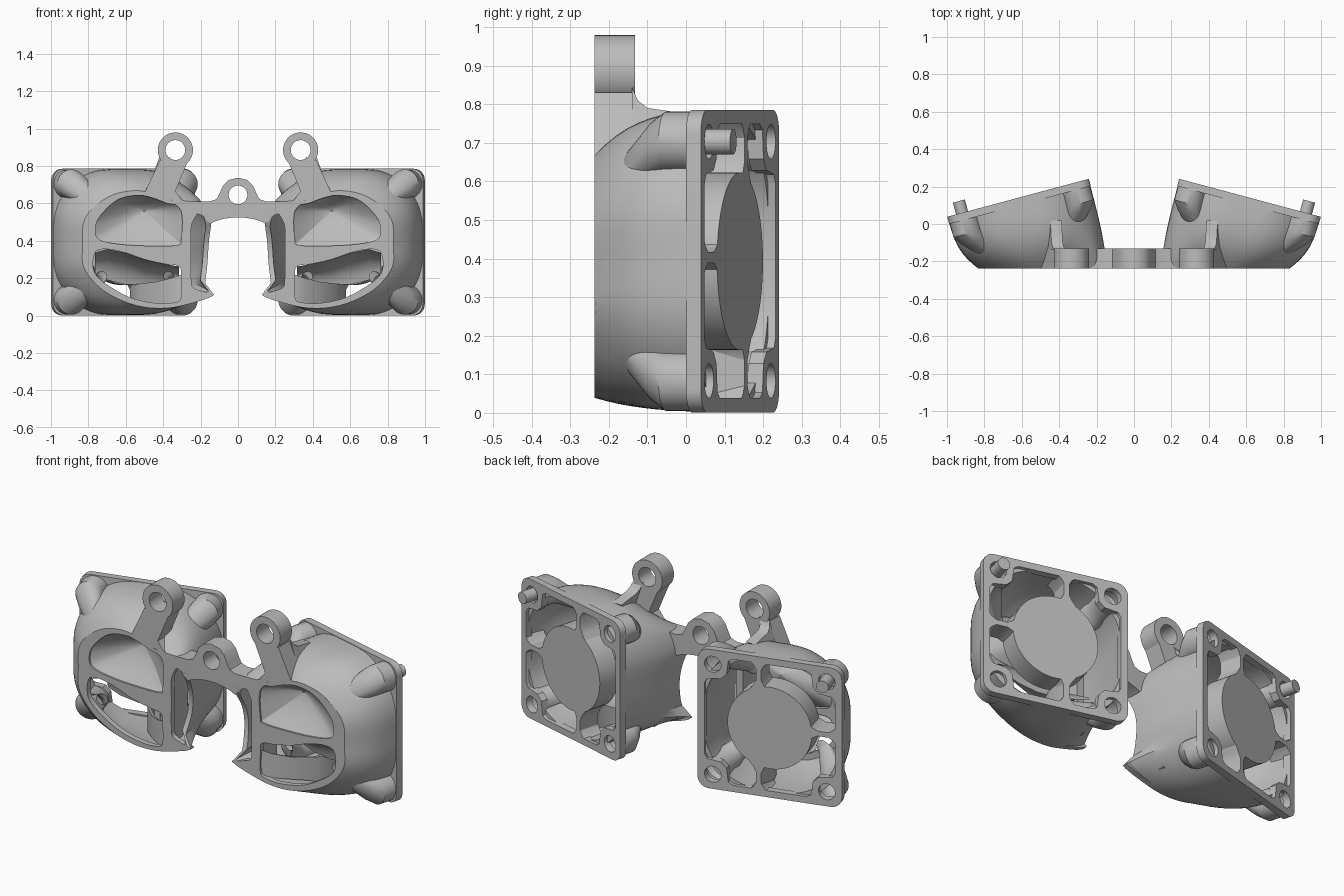
import bpy, bmesh
from math import sin, cos, pi, radians
from mathutils import Vector, Matrix

cube = bpy.data.objects.get("Cube")
if cube:
    bpy.data.objects.remove(cube)

gray = bpy.data.materials.new("printed_gray")
gray.use_nodes = True
gray.diffuse_color = (0.5, 0.5, 0.5, 1)
gray.node_tree.nodes["Principled BSDF"].inputs["Base Color"].default_value = (0.5, 0.5, 0.5, 1)

TILT = radians(15)
FRONT = -0.237
CENTRE = Vector((0.62, 0.14, 0.393))
U = Vector((cos(TILT), -sin(TILT), 0))
BACK = Vector((sin(TILT), cos(TILT), 0))
made = []


def fan(u, v, depth=0):
    """Point in the tilted frame of one fan mount."""
    return CENTRE + U * u + Vector((0, 0, v)) - BACK * depth


def finish(name, bm, mirror=True):
    bmesh.ops.remove_doubles(bm, verts=bm.verts, dist=0.0002)
    bmesh.ops.recalc_face_normals(bm, faces=bm.faces)
    mesh = bpy.data.meshes.new(name)
    bm.to_mesh(mesh)
    bm.free()
    ob = bpy.data.objects.new(name, mesh)
    bpy.context.collection.objects.link(ob)
    mesh.materials.clear()
    mesh.materials.append(gray)
    if mirror:
        ob.modifiers.new("other_side", 'MIRROR').use_mirror_merge = False
    made.append(ob)


def loft(name, rings, loop=True, wrap=False, caps=False):
    """Skin a list of equal point rows."""
    bm = bmesh.new()
    rows = [[bm.verts.new(p) for p in r] for r in rings]
    n = len(rows[0])
    pairs = list(zip(rows, rows[1:])) + ([(rows[-1], rows[0])] if wrap else [])
    for a, b in pairs:
        for i in range(n if loop else n - 1):
            j = (i + 1) % n
            bm.faces.new((a[i], a[j], b[j], b[i]))
    if caps:
        bm.faces.new(rows[0])
        bm.faces.new(rows[-1])
    finish(name, bm)


def plate(name, outlines, thick, at=None, mirror=True):
    """Flat plate with holes; its front lies on FRONT unless a matrix is given."""
    cu = bpy.data.curves.new(name + "_curve", 'CURVE')
    cu.dimensions, cu.fill_mode, cu.extrude = '2D', 'BOTH', thick / 2
    for pts in outlines:
        sp = cu.splines.new('POLY')
        sp.points.add(len(pts) - 1)
        for p, q in zip(sp.points, pts):
            p.co = (q[0], q[1], 0, 1)
        sp.use_cyclic_u = True
    ob = bpy.data.objects.new(name + "_curve", cu)
    bpy.context.collection.objects.link(ob)
    dg = bpy.context.evaluated_depsgraph_get()
    mesh = bpy.data.meshes.new_from_object(ob.evaluated_get(dg))
    bm = bmesh.new()
    bm.from_mesh(mesh)
    bpy.data.objects.remove(ob)
    if at is None:
        at = Matrix.Translation((0, FRONT + thick / 2, 0)) @ Matrix.Rotation(pi / 2, 4, 'X')
    bm.transform(at)
    finish(name, bm, mirror)


def smooth(pts, k=5):
    """Closed Catmull-Rom outline."""
    out, n = [], len(pts)
    for i in range(n):
        a, b, c, d = (Vector(pts[(i + j) % n]) for j in (-1, 0, 1, 2))
        for s in (m / k for m in range(k)):
            out.append(0.5 * (2 * b + (c - a) * s + (2 * a - 5 * b + 4 * c - d) * s * s
                              + (3 * b - a - 3 * c + d) * s ** 3))
    return out


def circle(x, y, r, n=32):
    return [Vector((x + r * cos(2 * pi * i / n), y + r * sin(2 * pi * i / n))) for i in range(n)]


def rounded(h, r, n=10):
    """Rounded square of half size h."""
    out = []
    for q, (sx, sy) in enumerate(((1, 1), (-1, 1), (-1, -1), (1, -1))):
        for i in range(n + 1):
            t = (q + i / n) * pi / 2
            out.append(Vector((sx * (h - r) + r * cos(t), sy * (h - r) + r * sin(t))))
    return out


def polar(pts, centre, t):
    """Where a ray from the centre meets an outline."""
    c, d, best = Vector(centre), Vector((cos(t), sin(t))), 0
    for i, p in enumerate(pts):
        a, e = p - c, pts[(i + 1) % len(pts)] - p
        den = d.cross(e)
        if abs(den) > 1e-9:
            k, w = a.cross(e) / den, a.cross(d) / den
            if k > 0 and -1e-6 <= w <= 1 + 1e-6:
                best = max(best, k)
    return c + d * best


fan_matrix = Matrix.Translation(fan(0, 0, 0.02)) @ Matrix((U, (0, 0, 1), -BACK)).transposed().to_4x4()
corners = [(a, b) for a in (-0.31, 0.31) for b in (-0.31, 0.31)]

# Front outline, the frame notched for the inner outlet, and its openings
rim = [(.2, .6), (.35, .615), (.45, .65), (.55, .668), (.67, .645), (.77, .58), (.825, .5), (.83, .38),
       (.825, .26), (.74, .15), (.62, .08), (.5, .045), (.38, .04), (.27, .06), (.13, .108)]
face = smooth(rim + [(.172, .15), (.165, .27), (.152, .4), (.145, .5)])
frame = smooth(rim + [(.19, .13), (.24, .15), (.25, .2), (.25, .35), (.25, .47), (.235, .515)])
upper = smooth([(.305, .4), (.305, .56), (.4, .62), (.52, .643), (.64, .62), (.73, .54), (.762, .47),
                (.74, .405), (.6, .378), (.4, .372), (.32, .378)])
lower_top = [(.765, .335), (.7, .355), (.6, .335), (.5, .3), (.4, .277), (.315, .262)]
lower = smooth(lower_top + [(.305, .2), (.305, .1), (.33, .072), (.42, .065), (.55, .088),
                            (.66, .14), (.765, .225)])
plate("front_frame", [frame, upper, lower], 0.03)

# Duct shell, from the square mount to the front outline
MID = (0.5, 0.36)


def duct_ring(half, radius, scale, s):
    sq, ring = rounded(half, radius), []
    for i in range(96):
        t = 2 * pi * i / 96
        b = polar(sq, (0, 0), t)
        f = Vector(MID) + (polar(face, MID, t) - Vector(MID)) * scale
        start = fan(b.x, b.y, 0.02)
        end = start - BACK * (start.y - FRONT) / cos(TILT)
        # The inner wall stops short of the front to leave a side outlet
        notch = sin(pi * (f.y - .13) / .38) if f.x < .25 and .13 < f.y < .51 else 0
        k = s * (1 - 0.14 * notch)
        ring.append(start.lerp(end, k) + (Vector((f.x, FRONT, f.y)) - end) * k ** 3.2)
    return ring


steps = [i / 12 for i in range(13)]
loft("duct_shell", [duct_ring(0.39, 0.31, 1, s) for s in steps]
     + [duct_ring(0.362, 0.29, 0.925, s) for s in reversed(steps)], wrap=True)

# Fan mounting plate with screw holes
opening = [Vector((a * x, b * y)) for a, b, flip in ((1, 1, 0), (-1, 1, 1), (-1, -1, 0), (1, -1, 1))
           for x, y in ([(.355, .2), (.34, .225), (.265, .235), (.235, .265), (.225, .34),
                         (.2, .355)][::-1 if flip else 1])]
plate("fan_mount", [rounded(0.392, 0.06), opening] + [circle(a, b, 0.045) for a, b in corners],
      0.04, fan_matrix)

# Corner bosses slanting into the shell
for a, b in corners:
    rings = []
    for k, r, d in ((1, .078, .03), (1, .078, .115), (.93, .07, .16), (.7, .045, .26), (.6, .03, .27)):
        rings.append([fan(p.x, p.y, d) for p in circle(a * k, b * k, r)])
    side = ("outer" if a > 0 else "inner") + ("_top" if b > 0 else "_bottom")
    loft("boss_" + side, rings)


def disc(name, x, y, r, d0, d1):
    edge = circle(x, y, r, 64)
    loft(name, [[fan(p.x, p.y, d) for p in edge] for d in (d0, d1)], caps=True)


# Locating pin and hub
disc("locating_pin", 0.31, 0.31, 0.033, -0.065, 0.05)
disc("hub", 0, 0, 0.23, 0, 0.12)


# Flared struts holding the hub
def strut(name, place):
    flare = [(.19, .06), (.23, .03), (.26, .014), (.32, .014), (.345, .03), (.37, .06)]
    edge = [(r, w) for r, w in flare] + [(r, -w) for r, w in reversed(flare)]
    loft(name, [[fan(*place(r, w), d) for r, w in edge] for d in (0, 0.12)], caps=True)


strut("outer_strut", lambda r, w: (r, w + .01))
strut("top_strut", lambda r, w: (w - .06, r))
strut("bottom_strut", lambda r, w: (w - .06, -r))

# Low curved divider and the wall behind the frame bar, steering air to the inner outlet
path = [(.557, .15, .03, .17), (.545, .03, .03, .17), (.51, -.05, .035, .17),
        (.42, -.14, .055, .18), (.34, -.2, .065, .2), (.275, -.23, .08, .22)]
loft("divider", [[(x, y, z0), (x, y, z1), (x + .02, y, z1), (x + .02, y, z0)]
                 for x, y, z0, z1 in path], caps=True)
loft("bar_wall", [[(x, y, z) for x, z in ((.255, .08), (.3, .08), (.3, .57), (.255, .57))]
                  for y in (-.22, -.08)], caps=True)

# Scooped panel closing the upper opening
deep = Vector((0.5, 0.56))
scoop = []
for s in (1, .9, .75, .6, .45, .3, .15, .02):
    ring = [deep + (p - deep) * s for p in upper]
    scoop.append([(p.x, FRONT + 0.01 + 0.1 * (1 - s ** 1.5), p.y) for p in ring])
loft("upper_scoop", scoop)

# Hollow deflector from the lower opening back and down to the hub
hub_edge = [.225, .19, .166, .163, .178, .2]
deflector = []
for back, down in ((0, 0), (.35, .1), (.65, .25), (.85, .5), (.96, .75), (1, 1)):
    deflector.append([(x, FRONT + .005 + back * (.235 - .27 * (x - .62)) * .85, z + (e - z) * down)
                      for (x, z), e in zip(lower_top, hub_edge)])
loft("deflector", deflector, loop=False)

# Centre bridge with its lug
half = [(.05, .725), (.08, .695), (.1, .65), (.115, .622), (.15, .61), (.27, .61), (.27, .56),
        (.19, .535), (.148, .49), (.125, .503), (.08, .517), (.03, .524)]
bridge = ([Vector((0, .737))] + [Vector(p) for p in half]
          + [Vector((-x, z)) for x, z in reversed(half)])
plate("bridge", [bridge, circle(0, .645, .05)], 0.105, mirror=False)

# Screw ears and their legs
plate("screw_ear", [circle(.335, .885, .094, 48), circle(.335, .885, .053)], 0.105)
plate("ear_leg", [[Vector(p) for p in ((.272, .815), (.305, .802), (.36, .804), (.4, .826), (.418, .83),
                                       (.5, .655), (.4, .625), (.26, .6), (.3, .62), (.335, .665))]], 0.105)

# Fillet from each leg back onto the shell
gusset = [(-.14, .845), (-.125, .81), (-.1, .79), (-.05, .783), (.02, .77), (-.14, .64)]
loft("leg_gusset", [[(x + (0.85 - z) * 0.35, y, z) for y, z in gusset] for x in (.36, .42)], caps=True)

# Smooth the curves, keep the edges
for ob in bpy.context.selected_objects:
    ob.select_set(False)
for ob in made:
    ob.select_set(True)
bpy.context.view_layer.objects.active = made[0]
bpy.ops.object.shade_smooth_by_angle(angle=radians(32))
